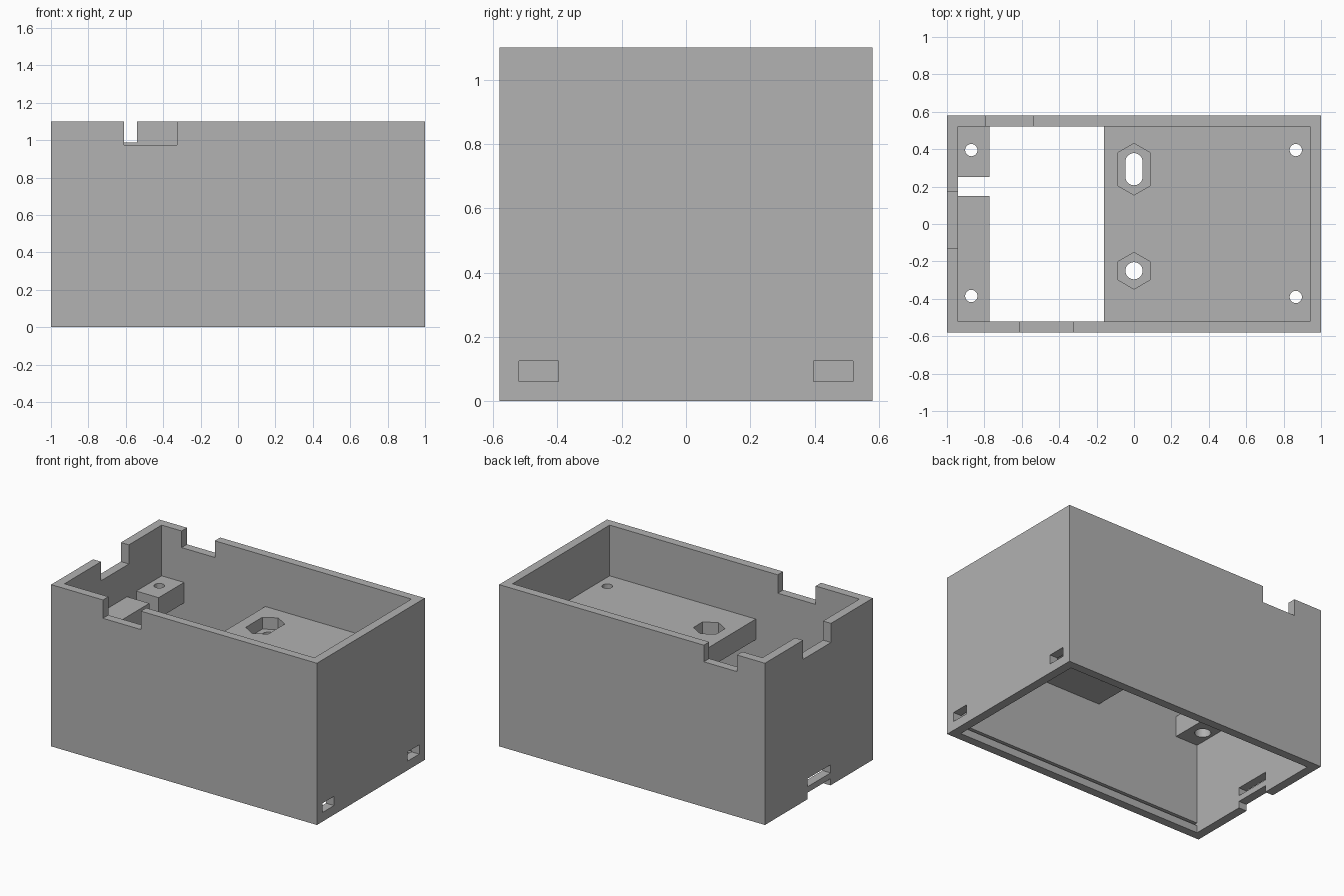
import bpy
import bmesh
from math import cos, sin, pi

cube = bpy.data.objects.get("Cube")
if cube:
    bpy.data.objects.remove(cube, do_unlink=True)

grey = bpy.data.materials.new("plain grey")
grey.use_nodes = True
grey.diffuse_color = (0.445, 0.445, 0.445, 1)
grey.node_tree.nodes["Principled BSDF"].inputs["Base Color"].default_value = grey.diffuse_color


def prism(name, outline, z0, z1):
    """Extrude a flat outline from z0 up to z1."""
    bm = bmesh.new()
    face = bm.faces.new([bm.verts.new((x, y, z0)) for x, y in outline])
    top = bmesh.ops.extrude_face_region(bm, geom=[face])["geom"]
    for v in top:
        if isinstance(v, bmesh.types.BMVert):
            v.co.z = z1
    bmesh.ops.recalc_face_normals(bm, faces=bm.faces)
    mesh = bpy.data.meshes.new(name)
    bm.to_mesh(mesh)
    bm.free()
    mesh.materials.append(grey)
    obj = bpy.data.objects.new(name, mesh)
    bpy.context.collection.objects.link(obj)
    return obj


def box(name, x0, x1, y0, y1, z0, z1):
    return prism(name, [(x0, y0), (x1, y0), (x1, y1), (x0, y1)], z0, z1)


def oblong(name, x, y, r, sides, z0, z1, stretch=0):
    """Regular prism, optionally stretched in y by moving its rear half."""
    pts = []
    for i in range(sides):
        a = pi / 2 + 2 * pi * i / sides
        pts.append((x + r * cos(a), y + r * sin(a) + (stretch if sin(a) > 0.001 else 0)))
    return prism(name, pts, z0, z1)


def cut(target, cutters):
    """Subtract every cutter from the target, then discard the cutters."""
    for c in cutters:
        c.hide_render = True
        mod = target.modifiers.new("cut", 'BOOLEAN')
        mod.operation = 'DIFFERENCE'
        mod.solver = 'EXACT'
        mod.object = c
    bpy.context.view_layer.update()
    graph = bpy.context.evaluated_depsgraph_get()
    mesh = bpy.data.meshes.new_from_object(target.evaluated_get(graph))
    target.modifiers.clear()
    target.data = mesh
    for c in cutters:
        bpy.data.objects.remove(c, do_unlink=True)


def screw_hole(x, y):
    """Through hole with a wider bore underneath."""
    return [oblong("hole", x, y, 0.033, 24, 0.5, 0.9),
            oblong("bore", x, y, 0.05, 24, 0.5, LOW + 0.06)]


W, D, H = 1.0, 0.58, 1.10       # outer half width, half depth, height
IW, ID = 0.94, 0.522            # inner half width and half depth
LOW, TOP = 0.615, 0.755         # shelf underside and top

# Case walls: open tube with rim notches, lid slots and finger notch
walls = box("case_walls", -W, W, -D, D, 0, H)
openings = [
    box("cavity", -IW, IW, -ID, ID, -1, 2),
    box("front_notch", -0.61, -0.325, -0.7, -0.45, 0.975, 2),
    box("rear_notch", -0.79, -0.54, 0.45, 0.7, 0.987, 2),
    box("side_notch", -1.1, -0.9, -0.13, 0.17, 0.97, 2),
    box("latch_slot", -1.1, -0.9, -0.125, 0.125, 0.085, 0.14),
    box("finger_notch", -1.1, -0.9, -0.125, 0.125, -0.1, 0.045),
]
for s in (-1, 1):
    openings.append(box("tab_slot", 0.9, 1.1, s * 0.458 - 0.062, s * 0.458 + 0.062, 0.062, 0.125))
    openings.append(box("lid_groove", -IW, IW, s * 0.525 - 0.02, s * 0.525 + 0.02, 0.05, 0.068))
cut(walls, openings)

# Large shelf with two nut pockets and two screw holes
shelf = box("main_shelf", -0.16, IW, -ID, ID, LOW, TOP)
pockets = screw_hole(0.865, 0.395) + screw_hole(0.865, -0.39)
for y, stretch in ((-0.25, 0), (0.253, 0.08)):
    pockets.append(oblong("nut_pocket", 0, y, 0.098, 6, 0.675, 0.9, stretch))
    pockets.append(oblong("bolt_hole", 0, y, 0.046, 32, 0.5, 0.9, stretch))
cut(shelf, pockets)

# Small mounting ledges on the right wall
for name, y0, y1, hole_y in (("front_ledge", -ID, 0.15, -0.385), ("rear_ledge", 0.25, ID, 0.395)):
    ledge = box(name, -IW, -0.772, y0, y1, LOW, TOP)
    cut(ledge, screw_hole(-0.87, hole_y))
